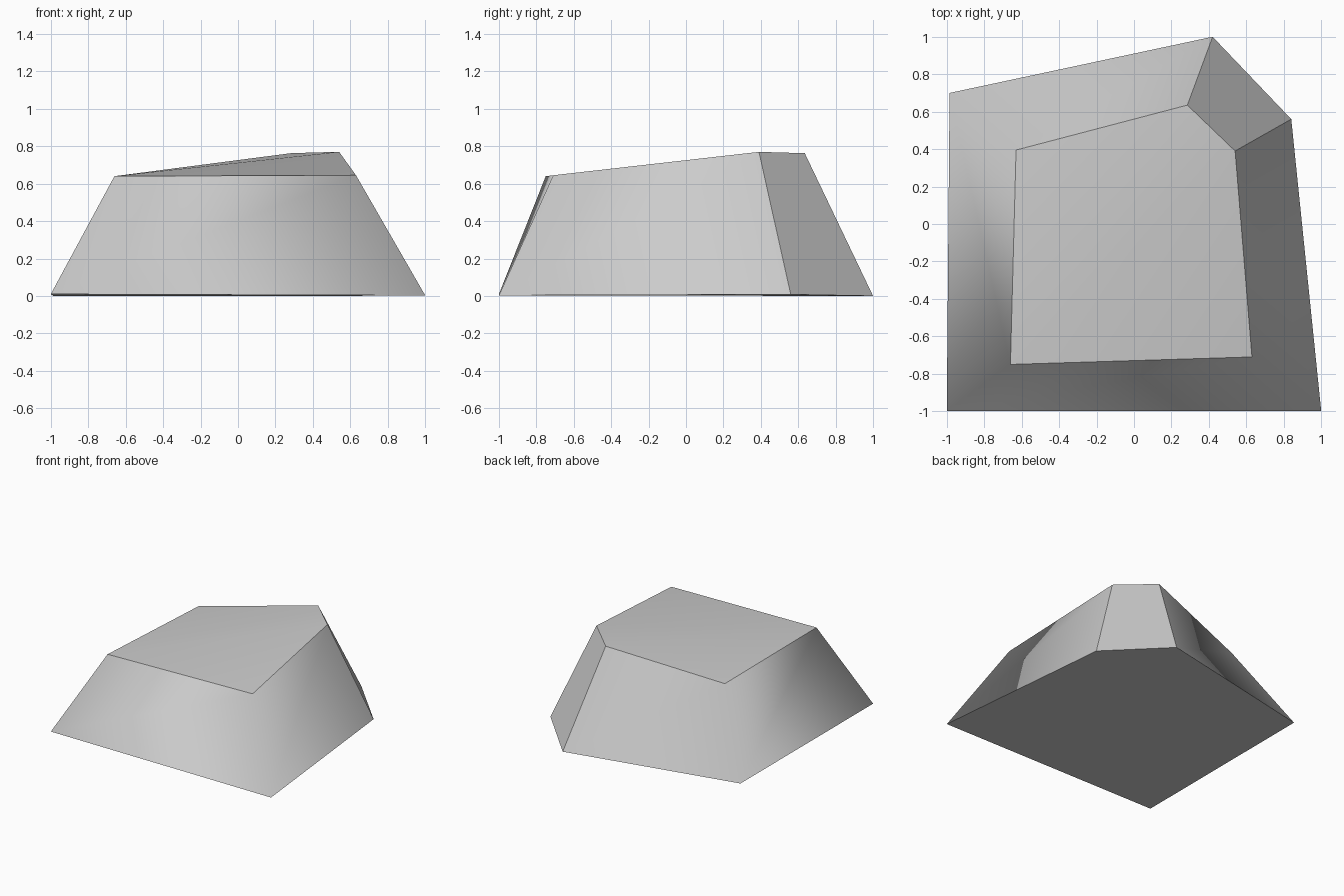
import bpy
import bmesh

cube = bpy.data.objects.get("Cube")
if cube:
    bpy.data.objects.remove(cube, do_unlink=True)

# Single stone colour
grey = (0.6, 0.6, 0.6, 1.0)
stone = bpy.data.materials.new("stone_grey")
stone.use_nodes = True
stone.diffuse_color = grey
bsdf = next(n for n in stone.node_tree.nodes if n.type == 'BSDF_PRINCIPLED')
bsdf.inputs["Base Color"].default_value = grey

# Five-sided base and smaller tilted top, counter-clockwise from front corner
base = [(-1, -1, .01), (1, -1, .003), (.84, .56, .008), (.42, 1, 0), (-.985, .7, 0)]
top = [(-.66, -.75, .64), (.63, -.71, .645), (.54, .39, .77), (.285, .635, .763),
       (-.63, .395, .608)]

bm = bmesh.new()
low = [bm.verts.new(p) for p in base]
high = [bm.verts.new(p) for p in top]
n = len(low)

# Underside, and a slightly faceted top fanned from the front corner
underside = bm.faces.new(low[::-1])
cap = [bm.faces.new((high[0], high[i], high[i + 1])) for i in range(1, n - 1)]

# Sloping walls
walls = [bm.faces.new((low[i], low[(i + 1) % n], high[(i + 1) % n], high[i]))
         for i in range(n)]
chamfer = walls[2]

# Walls blend softly into each other; rims and the corner chamfer stay crisp
for f in bm.faces:
    f.smooth = True
for e in bm.edges:
    kinds = [f in walls for f in e.link_faces]
    e.smooth = not (any(kinds) and not all(kinds)) and chamfer not in e.link_faces

mesh = bpy.data.meshes.new("rock")
bm.to_mesh(mesh)
bm.free()
mesh.materials.append(stone)
rock = bpy.data.objects.new("rock", mesh)
bpy.context.collection.objects.link(rock)
